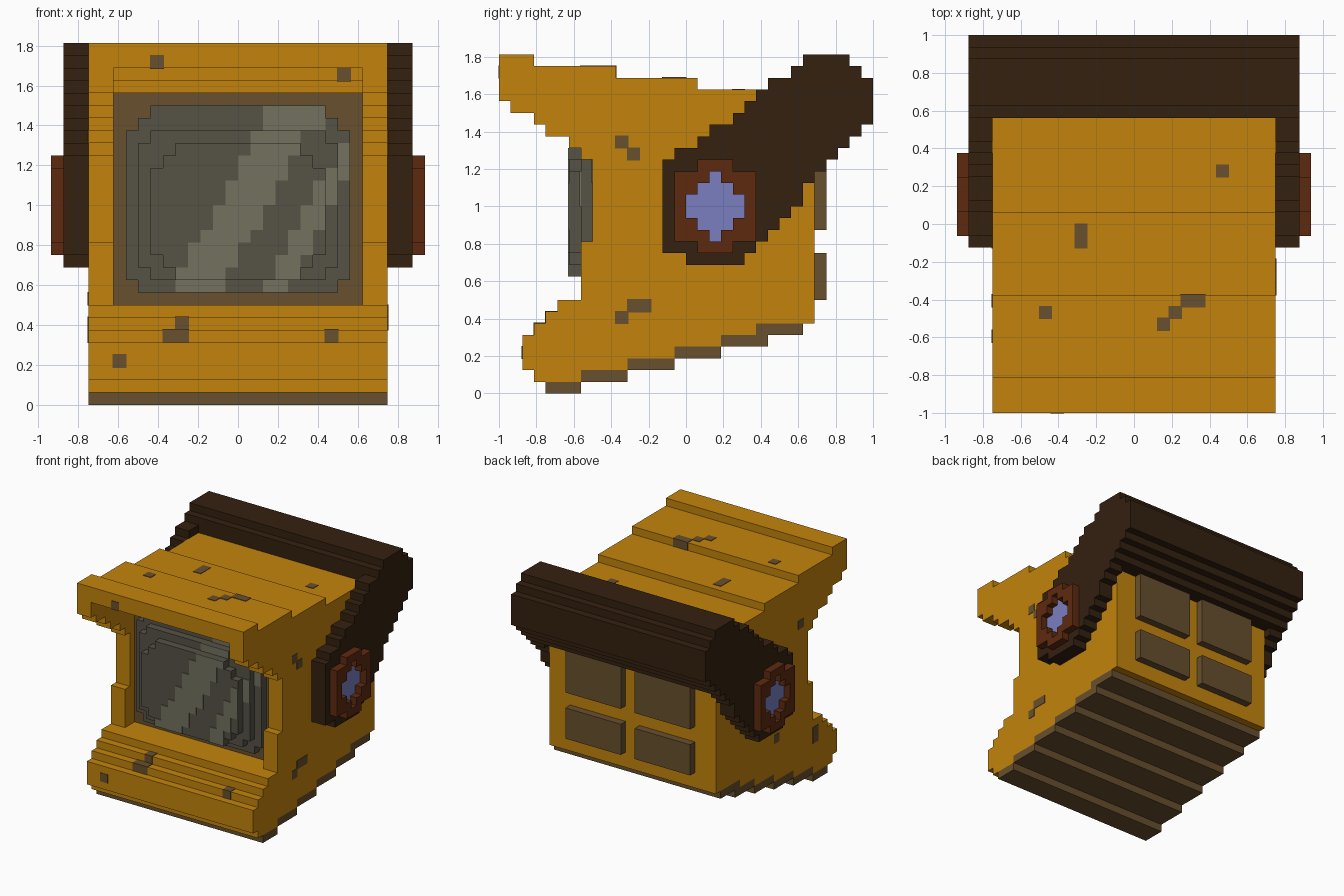
import bpy, bmesh

if "Cube" in bpy.data.objects:
    bpy.data.objects.remove(bpy.data.objects["Cube"])

V = 0.0625  # one block; parts are laid out in whole blocks


def material(name, rgb):
    m = bpy.data.materials.new(name)
    m.diffuse_color = (*rgb, 1)
    m.use_nodes = True
    m.node_tree.nodes["Principled BSDF"].inputs["Base Color"].default_value = m.diffuse_color
    return m


ORANGE = material("orange", (0.546, 0.231, 0.0037))
DARK = material("dark brown", (0.034, 0.015, 0.005))
BROWN = material("brown", (0.138, 0.08, 0.027))
RUST = material("rust", (0.112, 0.023, 0.005))
LILAC = material("lilac", (0.198, 0.212, 0.527))
GLASS = material("glass grey", (0.093, 0.084, 0.061))
SHINE = material("glass shine", (0.171, 0.165, 0.114))


def finish(name, bm, mat):
    bmesh.ops.recalc_face_normals(bm, faces=bm.faces)
    me = bpy.data.meshes.new(name)
    bm.to_mesh(me)
    bm.free()
    me.materials.append(mat)
    ob = bpy.data.objects.new(name, me)
    bpy.context.collection.objects.link(ob)


def place(x, y, z):
    return (x * V, (y - 16) * V, z * V)


def prism(name, mat, rows, axis, a, b):
    """Stepped outline from rows (z0, z1, left, right), extruded along an axis."""
    pts = []
    for z0, z1, l, r in rows:
        pts += [(l, z0), (l, z1)]
    for z0, z1, l, r in reversed(rows):
        pts += [(r, z1), (r, z0)]
    pts = [p for i, p in enumerate(pts) if p != pts[i - 1]]
    bm = bmesh.new()
    ends = []
    for t in (a, b):
        vs = [bm.verts.new(place(t, u, z) if axis == 'x' else place(u, t, z)) for u, z in pts]
        bm.faces.new(vs)
        ends.append(vs)
    n = len(pts)
    for i in range(n):
        k = (i + 1) % n
        bm.faces.new((ends[0][i], ends[0][k], ends[1][k], ends[1][i]))
    finish(name, bm, mat)


def boxes(name, mat, items, grow=0.0):
    """Boxes given as (x0, x1, y0, y1, z0, z1) in one object."""
    bm = bmesh.new()
    for x0, x1, y0, y1, z0, z1 in items:
        lo = place(x0 - grow, y0 - grow, z0 - grow)
        hi = place(x1 + grow, y1 + grow, z1 + grow)
        vs = bmesh.ops.create_cube(bm, size=1)["verts"]
        for v in vs:
            v.co = [h if c > 0 else l for c, l, h in zip(v.co, lo, hi)]
    finish(name, bm, mat)


# Cabinet: shared base and top, recessed middle, two cheeks
base = [(1, 2, 3, 7), (2, 3, 2, 11), (3, 4, 2, 15), (4, 5, 2, 19),
        (5, 6, 3, 22), (6, 7, 4, 27), (7, 8, 5, 27)]
top = [(27, 28, 0, 10), (28, 29, 0, 3)]
middle = base + [(8, 25, 10, 27), (25, 26, 4, 27), (26, 27, 2, 17)] + top
cheek = base + [(8, 13, 7, 27), (13, 20, 8, 27), (20, 21, 7, 27), (21, 22, 6, 27),
                (22, 23, 4, 27), (23, 24, 3, 27), (24, 25, 1, 27),
                (25, 26, 0, 27), (26, 27, 0, 17)] + top
prism("cabinet_middle", ORANGE, middle, 'x', -10, 10)
for side, s in (("right", 1), ("left", -1)):
    prism(f"{side}_cheek", ORANGE, cheek, 'x', 10 * s, 12 * s)

# Stepped underside
boxes("underside_steps", BROWN,
      [(-12, 12, a, b, k, k + 1) for k, (a, b) in
       enumerate([(4, 7), (7, 11), (11, 15), (15, 19), (19, 23), (22, 26)])])

# Screen surround and bulging glass in three layers
boxes("screen_frame", BROWN, [(-10, 10, 9, 10, 8, 25)])
layers = [
    (8, [(9, 10, 8), (10, 22, 9), (22, 23, 8), (23, 24, 7)]),
    (7, [(10, 11, 7), (11, 21, 8), (21, 22, 7)]),
    (6, [(10, 11, 5), (11, 12, 6), (12, 19, 7), (19, 20, 6), (20, 21, 5)]),
]
shine = []
for i, (y, spans) in enumerate(layers):
    prism(f"screen_glass_{i + 1}", GLASS, [(a, b, -w, w) for a, b, w in spans], 'y', y, y + 1)
    # Diagonal reflections as thin plates on each layer
    for a, b, w in spans:
        for k in range(a, b):
            wide = round((k - 18.5) * 0.55)
            thin = round((k - 9) * 0.55) + 2
            for l, r in ((wide, wide + 4 + (k > 21)), (thin, thin + 2)):
                l, r = max(l, -w), min(r, w)
                if r > l and k < (24 if l == wide else 21):
                    shine.append((l, r, y - 0.1, y, k, k + 1))
boxes("screen_shine", SHINE, shine)

# Side straps and the bar joining them over the back
strap = [(11, 12, 16, 21), (12, 13, 14, 22), (13, 14, 14, 23), (14, 15, 14, 24),
         (15, 16, 14, 25), (16, 18, 14, 26), (18, 19, 14, 27), (19, 20, 14, 28),
         (20, 21, 15, 29), (21, 22, 17, 30), (22, 23, 18, 31), (23, 24, 20, 32),
         (24, 25, 21, 32), (25, 26, 22, 32), (26, 27, 23, 32), (27, 28, 25, 31),
         (28, 29, 26, 30)]
bar = [(a, b, max(l, 25), r) for a, b, l, r in strap if a >= 20]
prism("back_bar", DARK, bar, 'x', -12, 12)

# Round side badges: rust ring around a sunken lilac centre
ring = [(12, 13, 17, 18.5), (13, 14, 15, 18), (14, 15, 15, 17), (15, 17, 15, 16),
        (17, 18, 15, 17), (18, 19, 15, 18), (19, 20, 17, 18.5)]
centre = [(a, b, r, 37 - r) for a, b, l, r in ring[1:-1]]
for side, s in (("right", 1), ("left", -1)):
    prism(f"{side}_strap", DARK, strap, 'x', 12 * s, 14 * s)
    prism(f"{side}_ring_front", RUST, ring, 'x', 14 * s, 15 * s)
    prism(f"{side}_ring_rear", RUST, [(a, b, 37 - r, 37 - l) for a, b, l, r in ring],
          'x', 14 * s, 15 * s)
    prism(f"{side}_ring_centre", LILAC, centre, 'x', 14 * s, 14.1 * s)

# Raised back panels
boxes("back_panels", BROWN,
      [(x, x + 8, 27, 28, a, b) for x in (-9, 1) for a, b in ((8, 12), (14, 22))])

# Worn specks, barely proud of the cabinet
specks = [(-7, -6, 0, 1, 27, 28), (8, 9, 2, 3, 26, 27), (-6, -4, 3, 4, 5, 6),
          (-5, -4, 4, 5, 6, 7), (7, 8, 3, 4, 5, 6), (-10, -9, 2, 3, 3, 4),
          (11, 12, 10, 11, 21, 22), (11, 12, 11, 12, 20, 21), (11, 12, 11, 13, 7, 8),
          (11, 12, 10, 11, 6, 7), (-12, -11, 6, 7, 5, 7), (-12, -11, 14, 15, 8, 9),
          (-12, -11, 9, 10, 21, 22), (7, 8, 20, 21, 25, 26), (-5, -4, 14, 16, 26, 27),
          (-8, -7, 8, 9, 27, 28), (2, 3, 7, 8, 27, 28), (3, 4, 8, 9, 27, 28),
          (4, 6, 9, 10, 27, 28)]
bm_grow = 0.06
boxes("worn_specks", BROWN, specks, bm_grow)
